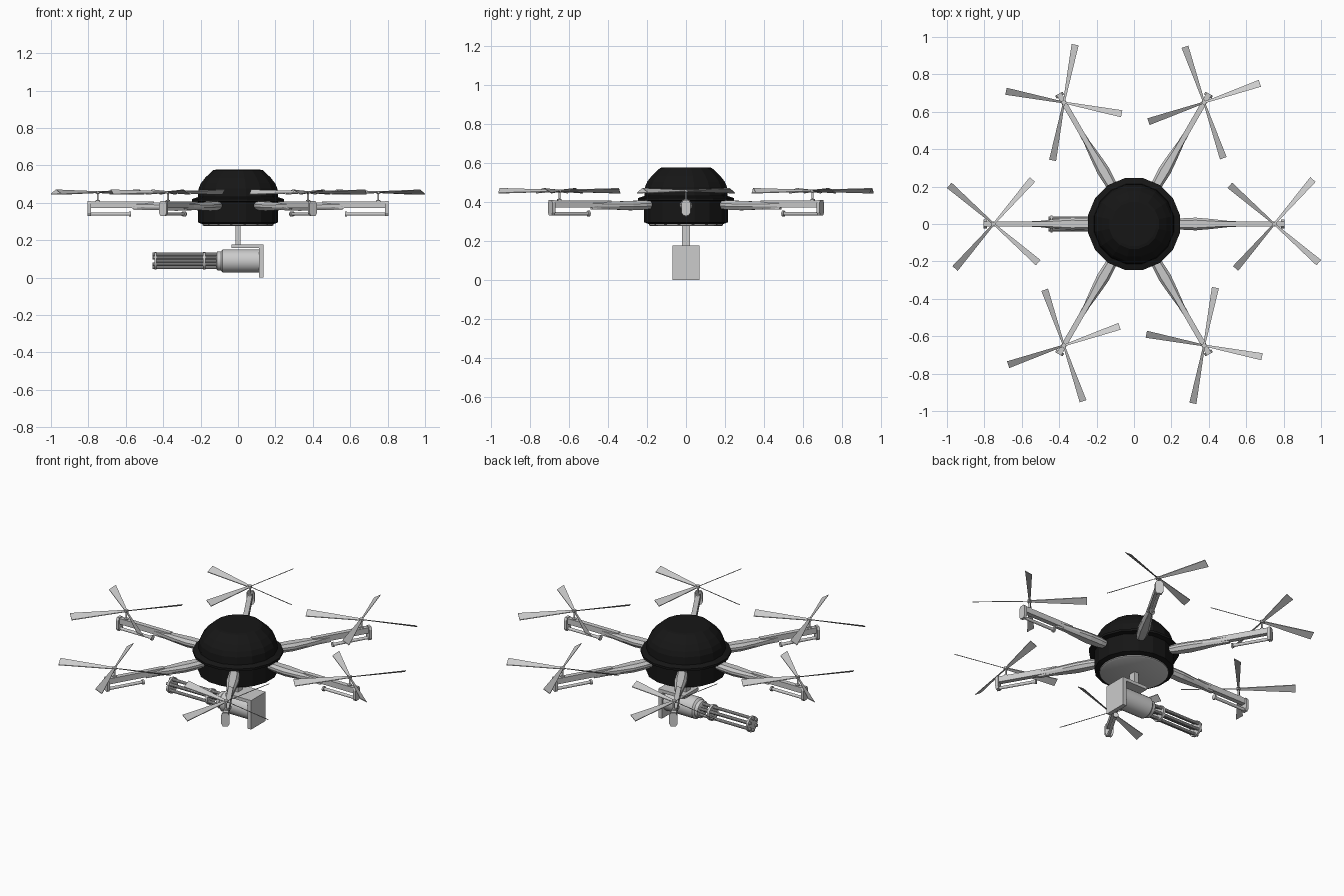
import bpy, bmesh, math
from mathutils import Matrix, Vector

if "Cube" in bpy.data.objects:
    bpy.data.objects.remove(bpy.data.objects["Cube"])

black = bpy.data.materials.new("black_shell")
black.diffuse_color = (0.008, 0.008, 0.008, 1)
black.use_nodes = True
black.node_tree.nodes["Principled BSDF"].inputs["Base Color"].default_value = black.diffuse_color


def finish(name, bm, mat=None, smooth=False):
    bmesh.ops.recalc_face_normals(bm, faces=bm.faces)
    me = bpy.data.meshes.new(name)
    bm.to_mesh(me)
    bm.free()
    ob = bpy.data.objects.new(name, me)
    bpy.context.collection.objects.link(ob)
    if mat:
        me.materials.append(mat)
    if smooth:
        bpy.ops.object.select_all(action='DESELECT')
        ob.select_set(True)
        bpy.context.view_layer.objects.active = ob
        bpy.ops.object.shade_smooth_by_angle(angle=math.radians(35))
    return ob


def loft(bm, rings):
    """Skin closed rings of points and cap both ends."""
    vs = [[bm.verts.new(p) for p in r] for r in rings]
    n = len(vs[0])
    for a, b in zip(vs, vs[1:]):
        for i in range(n):
            bm.faces.new((a[i], a[(i + 1) % n], b[(i + 1) % n], b[i]))
    bm.faces.new(vs[0])
    bm.faces.new(vs[-1])


def lathe(bm, profile, n, axis='Z', center=(0, 0, 0), phase=0.5):
    """Rings of (radius, height) about the z or x axis."""
    c = Vector(center)
    rings = []
    for r, h in profile:
        ring = []
        for i in range(n):
            a = 2 * math.pi * (i + phase) / n
            u, v = r * math.cos(a), r * math.sin(a)
            ring.append(c + Vector((u, v, h) if axis == 'Z' else (h, u, v)))
        rings.append(ring)
    loft(bm, rings)


def box(bm, x, y, z):
    loft(bm, [[(x[0], y[0], h), (x[1], y[0], h), (x[1], y[1], h), (x[0], y[1], h)] for h in z])


# Domed body with projecting rim
bm = bmesh.new()
lathe(bm, [(.19, .285), (.219, .295), (.219, .405), (.25, .407), (.25, .42), (.218, .43),
           (.215, .475), (.203, .503), (.178, .535), (.135, .574), (.12, .577)], 16)
finish("body_shell", bm, black)

# Belly turntable
bm = bmesh.new()
lathe(bm, [(.18, .275), (.19, .28), (.19, .298)], 32)
finish("belly_disc", bm, smooth=True)

# Hanging post and L-shaped gun bracket
bm = bmesh.new()
box(bm, (-.014, .014), (-.021, .021), (.165, .285))
finish("mount_post", bm)
bm = bmesh.new()
loft(bm, [[(x, y, z) for x, z in ((-.035, .157), (.112, .157), (.112, 0), (.137, 0), (.137, .176), (-.035, .176))]
          for y in (-.07, .07)])
finish("gun_bracket", bm)

# Gun housing
gun_z = .089
bm = bmesh.new()
lathe(bm, [(.038, -.118), (.05, -.112), (.052, -.092), (.062, -.082), (.062, .114)], 24, 'X', (0, 0, gun_z))
finish("gun_housing", bm, smooth=True)

# Barrel cluster with clamp rings
bm = bmesh.new()
for i in range(6):
    a = math.radians(60 * i + 30)
    lathe(bm, [(.009, -.457), (.009, -.11)], 10, 'X', (0, .035 * math.cos(a), gun_z + .035 * math.sin(a)))
finish("gun_barrels", bm, smooth=True)
bm = bmesh.new()
for x, w in ((-.441, .012), (-.18, .014)):
    lathe(bm, [(.047, x - w / 2), (.047, x + w / 2)], 18, 'X', (0, 0, gun_z))
lathe(bm, [(.01, -.445), (.01, -.11)], 10, 'X', (0, 0, gun_z))
finish("barrel_clamps", bm, smooth=True)

# One arm assembly along +x, copied around the body below
parts = []

# Swollen inner arm
bm = bmesh.new()
rings = []
for x, w, lo, hi in ((.19, .02, .368, .40), (.25, .03, .36, .407), (.33, .034, .357, .405),
                     (.41, .027, .36, .402), (.50, .017, .364, .40), (.58, .013, .372, .40)):
    m = (lo + hi) / 2
    rings.append([(x, -w, m - .006), (x, -w * .6, lo), (x, w * .6, lo), (x, w, m - .006),
                  (x, w, m + .008), (x, w * .6, hi), (x, -w * .6, hi), (x, -w, m + .008)])
loft(bm, rings)
parts.append(finish("inner_arm", bm))

# Outer beam with end plate
bm = bmesh.new()
box(bm, (.45, .795), (-.014, .014), (.372, .406))
box(bm, (.46, .56), (-.009, .009), (.362, .373))
parts.append(finish("outer_beam", bm))
bm = bmesh.new()
loft(bm, [[(x, y, z) for y, z in ((-.014, .33), (.014, .33), (.023, .345), (.023, .395),
                                  (.014, .41), (-.014, .41), (-.023, .395), (-.023, .345))]
          for x in (.787, .804)])
parts.append(finish("end_plate", bm))

# Rod with knob under the beam
bm = bmesh.new()
lathe(bm, [(.015, .572), (.015, .582), (.009, .583), (.009, .79)], 12, 'X', (0, 0, .34))
parts.append(finish("lower_rod", bm))

# Rotor shaft and hub
bm = bmesh.new()
lathe(bm, [(.012, .40), (.012, .413), (.005, .416), (.005, .448), (.012, .45), (.012, .464)], 12, 'Z', (.75, 0, 0))
parts.append(finish("rotor_shaft", bm))

# Four pitched, widening blades
bm = bmesh.new()
for k in range(4):
    turn = Matrix.Translation((.75, 0, .457)) @ Matrix.Rotation(math.radians(49 + 90 * k), 4, 'Z')
    rings = []
    for x, w, h in ((.005, .005, .003), (.315, .019, .012)):
        rings.append([turn @ Vector(p) for p in ((x, -w, h + .002), (x, w, -h + .002),
                                                 (x, w, -h - .002), (x, -w, h - .002))])
    loft(bm, rings)
parts.append(finish("rotor_blades", bm))

for p in parts:
    base = p.name
    p.name = base + "_1"
    for i in range(1, 6):
        c = p.copy()
        c.name = f"{base}_{i + 1}"
        c.rotation_euler.z = math.radians(60 * i)
        bpy.context.collection.objects.link(c)
